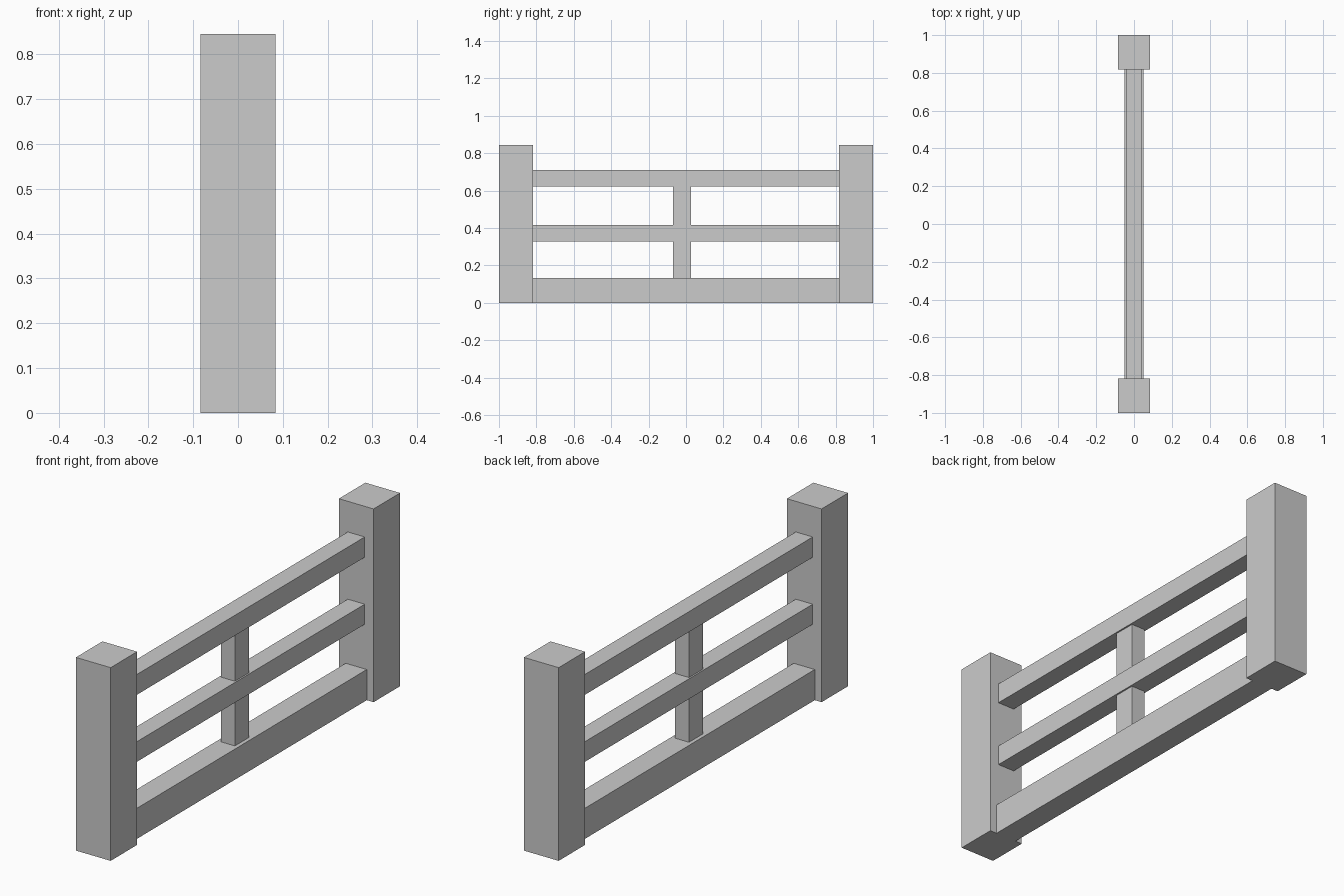
import bpy
import bmesh

if "Cube" in bpy.data.objects:
    bpy.data.objects.remove(bpy.data.objects["Cube"])

POST_IN = 0.817   # inner face of the posts
POST_TOP = 0.845


def box(name, x, y, z):
    """Box spanning the (min, max) ranges x, y, z."""
    bm = bmesh.new()
    bmesh.ops.create_cube(bm, size=1.0)
    for v in bm.verts:
        for i, (lo, hi) in enumerate((x, y, z)):
            v.co[i] = hi if v.co[i] > 0 else lo
    mesh = bpy.data.meshes.new(name)
    bm.to_mesh(mesh)
    bm.free()
    obj = bpy.data.objects.new(name, mesh)
    bpy.context.collection.objects.link(obj)
    return obj


# End posts
box("front_post", (-0.084, 0.084), (-1.0, -POST_IN), (0, POST_TOP))
box("back_post", (-0.084, 0.084), (POST_IN, 1.0), (0, POST_TOP))

# Horizontal rails between the posts
for name, half, z in (
    ("bottom_rail", 0.051, (0.0, 0.134)),
    ("middle_rail", 0.041, (0.329, 0.417)),
    ("top_rail", 0.041, (0.622, 0.711)),
):
    box(name, (-half, half), (-POST_IN, POST_IN), z)

# Short uprights between the rails, slightly off centre
for name, z in (("lower_upright", (0.134, 0.329)), ("upper_upright", (0.417, 0.622))):
    box(name, (-0.034, 0.034), (-0.07, 0.028), z)
